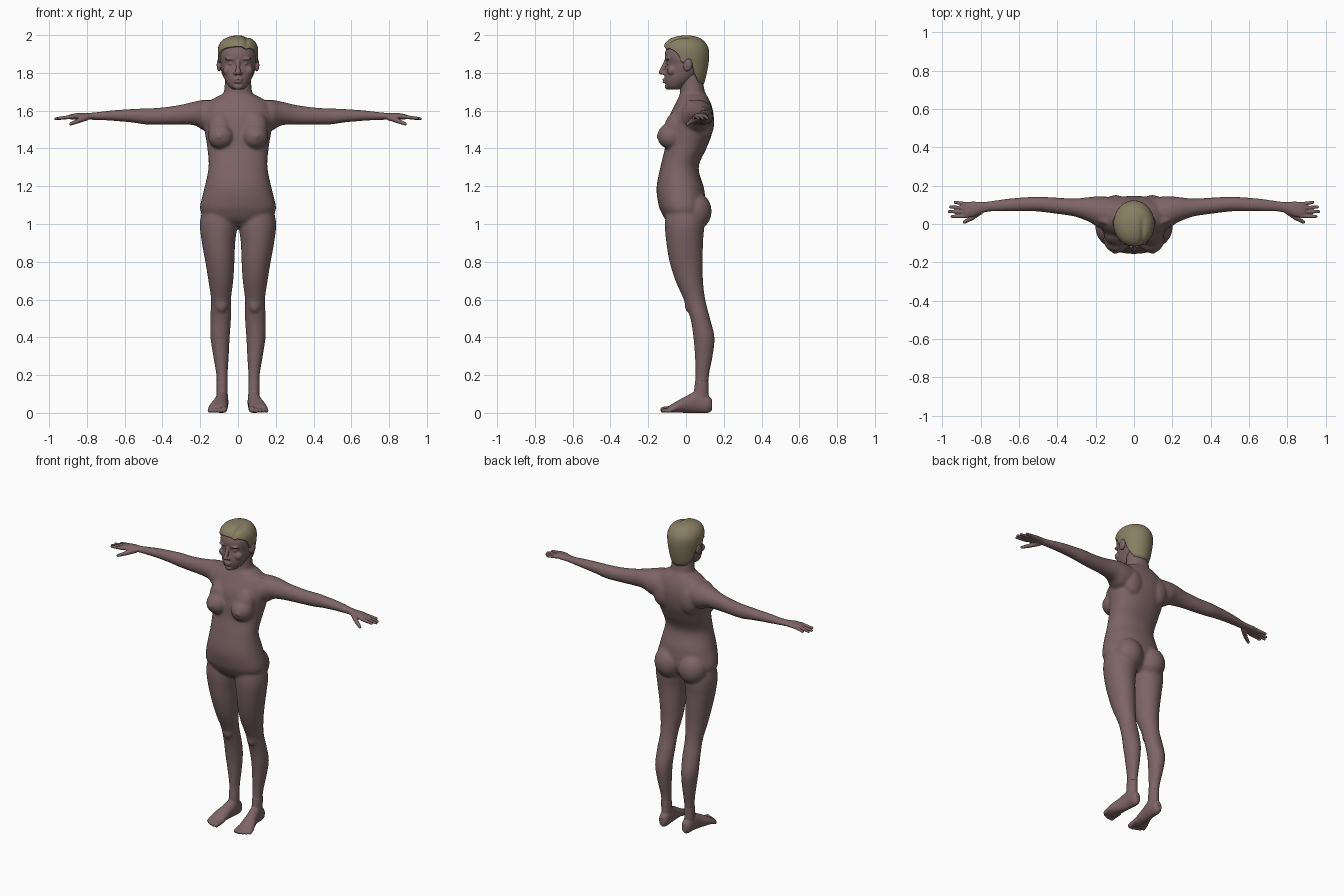
import bpy, bmesh, math
from mathutils import Matrix, Vector


def material(name, rgb):
    m = bpy.data.materials.new(name)
    m.diffuse_color = (*rgb, 1)
    return m


SKIN = material("brown skin", (0.205, 0.128, 0.132))
HAIR = material("dull blond hair", (0.25, 0.21, 0.125))


def spline(rows, sub=6):
    """Catmull-Rom through a short table of rows."""
    out = []
    for i in range(len(rows) - 1):
        p0, p1 = rows[max(i - 1, 0)], rows[i]
        p2, p3 = rows[i + 1], rows[min(i + 2, len(rows) - 1)]
        for k in range(sub):
            t = k / sub
            out.append([0.5 * (2 * b + (c - a) * t + (2 * a - 5 * b + 4 * c - d) * t * t
                               + (3 * b - a - 3 * c + d) * t ** 3)
                        for a, b, c, d in zip(p0, p1, p2, p3)])
    out.append(list(rows[-1]))
    return out


def lookup(table, t):
    """Linear interpolation of the columns after the first."""
    if t <= table[0][0]:
        return table[0][1:]
    for a, b in zip(table, table[1:]):
        if t <= b[0]:
            f = (t - a[0]) / max(b[0] - a[0], 1e-9)
            return [x + (y - x) * f for x, y in zip(a[1:], b[1:])]
    return table[-1][1:]


def loft(bm, axis, rings, side=1, n=36, power=2.0):
    """Rings of (position, centre a, centre b, radius a, radius b) along an axis."""
    loops = []
    for t, a, b, ra, rb in spline(rings):
        loop = []
        for i in range(n):
            c, s = math.cos(2 * math.pi * i / n), math.sin(2 * math.pi * i / n)
            u = a + max(ra, .003) * math.copysign(abs(c) ** (2 / power), c)
            v = b + max(rb, .003) * math.copysign(abs(s) ** (2 / power), s)
            x, y, z = {'x': (t, u, v), 'y': (u, t, v), 'z': (u, v, t)}[axis]
            loop.append(bm.verts.new((x * side, y, z)))
        loops.append(loop)
    for p, q in zip(loops, loops[1:]):
        for i in range(n):
            j = (i + 1) % n
            bm.faces.new((p[i], p[j], q[j], q[i]))
    bm.faces.new(loops[0][::-1])
    bm.faces.new(loops[-1])


def upright(rows):
    """(z, half width, front y, back y) to loft rings."""
    return [(z, 0, (f + b) / 2, w, (b - f) / 2) for z, w, f, b in rows]


def ball(bm, centre, radii, tilt=0):
    m = (Matrix.Translation(centre) @ Matrix.Rotation(tilt, 4, 'X')
         @ Matrix.Diagonal((*radii, 1)))
    bmesh.ops.create_icosphere(bm, subdivisions=3, radius=1, matrix=m)


def digit(bm, p, q, r0, r1, side, steps=14):
    for i in range(steps + 1):
        t = i / steps
        c = Vector(p).lerp(Vector(q), t)
        c.x *= side
        r = r0 + (r1 - r0) * t
        ball(bm, c, (r, r, r))


def finish(bm, name, mat, voxel=None, smooth=4):
    bmesh.ops.recalc_face_normals(bm, faces=bm.faces[:])
    for f in bm.faces:
        f.smooth = True
    me = bpy.data.meshes.new(name)
    bm.to_mesh(me)
    bm.free()
    me.materials.append(mat)
    ob = bpy.data.objects.new(name, me)
    bpy.context.collection.objects.link(ob)
    if voxel:
        r = ob.modifiers.new("fuse", 'REMESH')
        r.mode = 'VOXEL'
        r.voxel_size = voxel
        r.use_smooth_shade = True
        s = ob.modifiers.new("soften", 'SMOOTH')
        s.factor = 0.5
        s.iterations = smooth
    return ob


# torso and neck
bm = bmesh.new()
loft(bm, 'z', upright([
    (.985, .07, -.06, .04), (1.02, .165, -.105, .08), (1.06, .195, -.13, .10),
    (1.10, .200, -.145, .105), (1.19, .178, -.156, .095), (1.30, .156, -.136, .067),
    (1.40, .162, -.112, .108), (1.48, .175, -.105, .138), (1.56, .185, -.092, .147),
    (1.62, .175, -.065, .138), (1.66, .135, -.045, .122), (1.685, .090, -.033, .108)]),
    power=2.2)
loft(bm, 'z', upright([
    (1.60, .10, -.04, .12), (1.66, .09, -.035, .115), (1.70, .075, -.032, .10),
    (1.75, .07, -.03, .092), (1.80, .068, -.03, .09)]))
for s in (-1, 1):
    # bust and buttocks
    ball(bm, (.090 * s, -.078, 1.465), (.070, .074, .070))
    ball(bm, (.090 * s, -.052, 1.515), (.068, .062, .088), -.25)
    ball(bm, (.100 * s, -.147, 1.465), (.013, .012, .013))
    ball(bm, (.086 * s, .046, 1.068), (.094, .090, .102))
    # shoulder blades and collar bones
    ball(bm, (.095 * s, .105, 1.54), (.065, .045, .09))
    digit(bm, (.025, -.03, 1.645), (.17, .02, 1.64), .014, .016, s)
    # arms
    loft(bm, 'x', [
        (.08, .06, 1.575, .075, .075), (.17, .060, 1.575, .085, .083),
        (.23, .075, 1.585, .066, .063), (.31, .086, 1.578, .047, .052),
        (.41, .096, 1.571, .042, .045), (.50, .104, 1.570, .039, .042),
        (.56, .103, 1.573, .037, .036), (.66, .099, 1.574, .033, .028),
        (.76, .091, 1.571, .027, .020), (.82, .083, 1.570, .027, .017)], s)
    # legs
    loft(bm, 'z', [
        (1.09, .10, -.01, .085, .09), (1.00, .103, -.008, .099, .104),
        (.90, .103, -.007, .088, .097), (.80, .096, .001, .077, .088),
        (.70, .091, .017, .066, .073), (.60, .090, .045, .053, .057),
        (.50, .092, .075, .055, .052), (.40, .095, .095, .051, .056),
        (.30, .090, .094, .041, .047), (.20, .085, .086, .030, .036),
        (.12, .084, .080, .029, .038), (.05, .084, .080, .028, .042)], s)
    ball(bm, (.088 * s, .018, .575), (.033, .026, .045))
finish(bm, "body", SKIN, .008, 6)

# hands
bm = bmesh.new()
for s in (-1, 1):
    loft(bm, 'x', [
        (.755, .091, 1.571, .026, .019), (.80, .086, 1.571, .029, .017),
        (.84, .078, 1.571, .039, .017), (.88, .073, 1.568, .040, .014),
        (.897, .072, 1.566, .034, .010)], s)
    for y, tx, ty, tz in ((.104, .933, .113, 1.560), (.083, .958, .089, 1.557),
                          (.062, .965, .065, 1.557), (.041, .950, .039, 1.560)):
        digit(bm, (.875, y, 1.568), (tx, ty, tz), .0108, .0082, s)
    digit(bm, (.80, .068, 1.565), (.845, .032, 1.546), .017, .0125, s)
    digit(bm, (.845, .032, 1.546), (.885, .010, 1.530), .0125, .009, s)
finish(bm, "hands", SKIN, .0035, 3)

# feet
bm = bmesh.new()
for s in (-1, 1):
    loft(bm, 'y', [
        (.138, .083, .042, .016, .028), (.115, .083, .047, .030, .047),
        (.06, .085, .058, .034, .058), (.01, .093, .047, .038, .047),
        (-.04, .103, .034, .047, .033), (-.08, .107, .022, .049, .021),
        (-.095, .107, .018, .042, .014)], s)
    loft(bm, 'z', [(.03, .084, .082, .03, .045), (.09, .084, .080, .030, .040),
                   (.17, .085, .084, .030, .035)], s)
    for x, y, r in ((.071, -.120, .0165), (.094, -.122, .0125), (.113, -.114, .012),
                    (.131, -.104, .0115), (.147, -.090, .011)):
        digit(bm, (x, -.06, .024), (x + .003, y, r), r, r, s, 10)
finish(bm, "feet", SKIN, .004, 3)

# head with face and ears
bm = bmesh.new()
loft(bm, 'z', upright([
    (1.712, .028, -.088, -.035), (1.730, .050, -.104, -.005), (1.765, .071, -.113, .045),
    (1.805, .084, -.111, .088), (1.845, .092, -.104, .104), (1.88, .096, -.112, .109),
    (1.91, .095, -.110, .109), (1.945, .085, -.095, .100), (1.972, .058, -.062, .073),
    (1.984, .020, -.02, .03)]), power=2.15)
digit(bm, (0, -.103, 1.868), (0, -.131, 1.803), .010, .0135, 1)
ball(bm, (0, -.098, 1.728), (.026, .014, .017))
ball(bm, (0, -.113, 1.765), (.024, .012, .006))
ball(bm, (0, -.112, 1.752), (.021, .012, .007))
for s in (-1, 1):
    ball(bm, (.014 * s, -.116, 1.797), (.010, .013, .009))
    ball(bm, (.038 * s, -.095, 1.875), (.032, .017, .009))
    ball(bm, (.037 * s, -.088, 1.848), (.015, .014, .008))
    ball(bm, (.055 * s, -.074, 1.812), (.026, .026, .026))
    ball(bm, (.100 * s, .010, 1.842), (.013, .024, .035), -.2)
finish(bm, "head", SKIN, .004, 3)

# short hair: columns rising from the hairline to the crown
hairline = [(-.12, 1.942), (-.085, 1.930), (-.055, 1.915), (-.035, 1.89), (-.022, 1.85),
            (-.005, 1.855), (.008, 1.872), (.03, 1.868), (.046, 1.80), (.08, 1.75),
            (.13, 1.738)]
shape = spline([(1.73, .068, -.06, .092), (1.78, .088, -.09, .106), (1.84, .100, -.112, .118),
                (1.89, .106, -.118, .123), (1.93, .106, -.119, .119), (1.96, .094, -.108, .103),
                (1.98, .073, -.085, .082), (1.993, .042, -.05, .05), (1.998, .012, -.012, .016)])
bm = bmesh.new()
N, M = 80, 24
columns = []
for i in range(N):
    c, s = math.cos(2 * math.pi * i / N), math.sin(2 * math.pi * i / N)
    low = lookup(hairline, .003 + .119 * s)[0]
    column = []
    for j in range(M + 1):
        z = 1.998 - (1.998 - low) * (1 - j / M) ** 2
        w, f, b = lookup(shape, z)
        x, y = w * c, (f + b) / 2 + (b - f) / 2 * s
        # side parting
        if z > 1.92:
            z -= .010 * math.exp(-((x - .045) / .012) ** 2) * min(1, max(0, (.05 - y) / .06))
        column.append(bm.verts.new((x, y, z)))
    columns.append(column)
for i in range(N):
    p, q = columns[i], columns[(i + 1) % N]
    for j in range(M):
        bm.faces.new((p[j], q[j], q[j + 1], p[j + 1]))
bm.faces.new([col[-1] for col in columns])
hair = finish(bm, "hair", HAIR)
sol = hair.modifiers.new("thickness", 'SOLIDIFY')
sol.thickness = .014
sol.offset = -1
